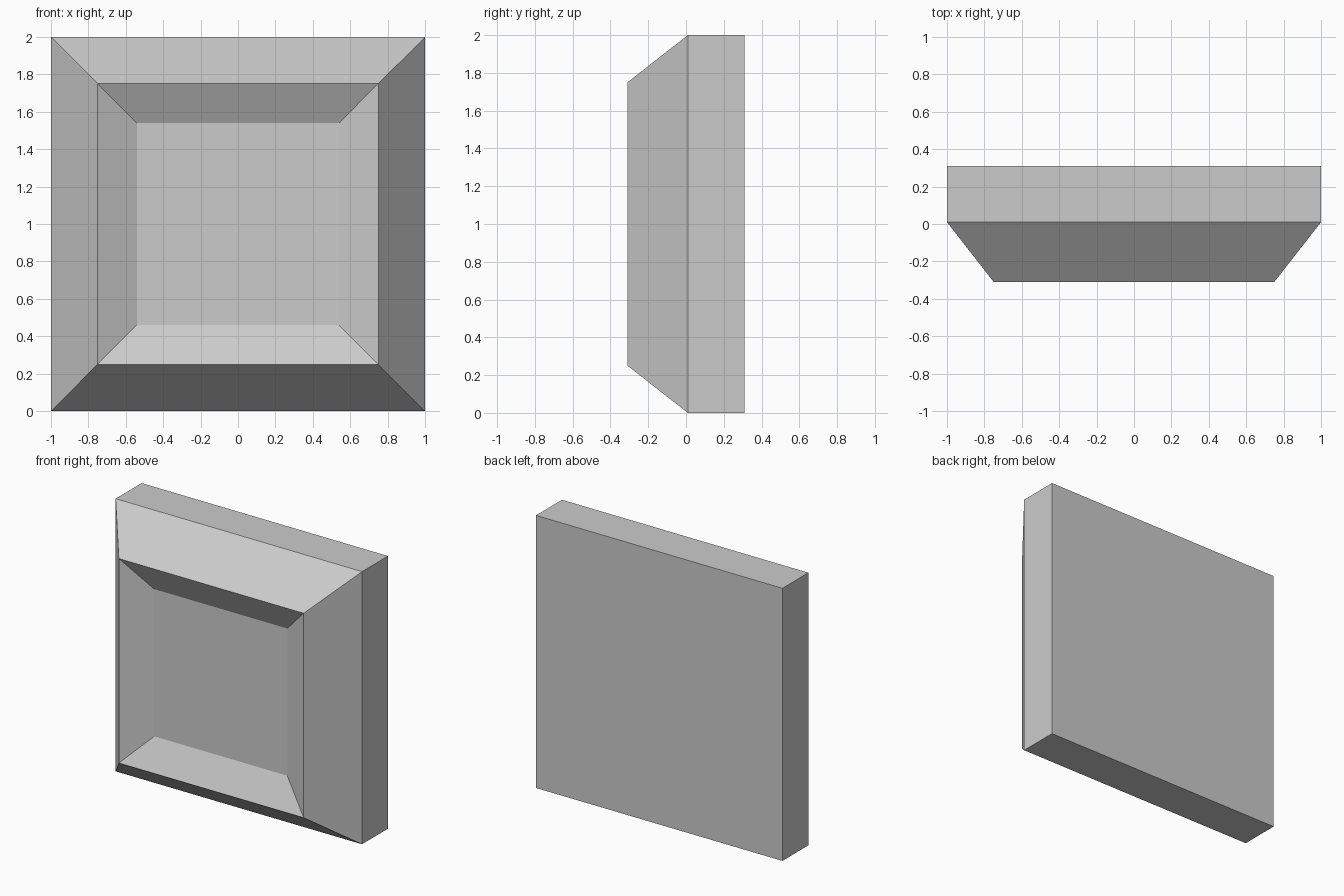
import bpy
import bmesh
from mathutils import Matrix, Vector

if "Cube" in bpy.data.objects:
    bpy.data.objects.remove(bpy.data.objects["Cube"])

SIZE = 2.0
BACK_Y, EDGE_Y = 0.31, 0.01

# Square backing slab standing on z = 0
bm = bmesh.new()
bmesh.ops.create_cube(
    bm, size=1.0,
    matrix=Matrix.Translation((0, (BACK_Y + EDGE_Y) / 2, SIZE / 2))
    @ Matrix.Diagonal((SIZE, BACK_Y - EDGE_Y, SIZE, 1)))
bm.normal_update()
front = min(bm.faces, key=lambda f: f.calc_center_median().y)


def bevel_step(face, margin, forward):
    """Inset the front face by margin and move it toward the viewer."""
    bmesh.ops.inset_region(bm, faces=[face], thickness=margin, use_even_offset=True)
    bmesh.ops.translate(bm, verts=face.verts, vec=Vector((0, -forward, 0)))
    bm.normal_update()


# Sloped outer border, then the shallow dished recess
bevel_step(front, 0.25, 0.32)
bevel_step(front, 0.21, -0.11)

mesh = bpy.data.meshes.new("beveled_wall_panel")
bm.to_mesh(mesh)
bm.free()
panel = bpy.data.objects.new("beveled_wall_panel", mesh)
bpy.context.collection.objects.link(panel)
